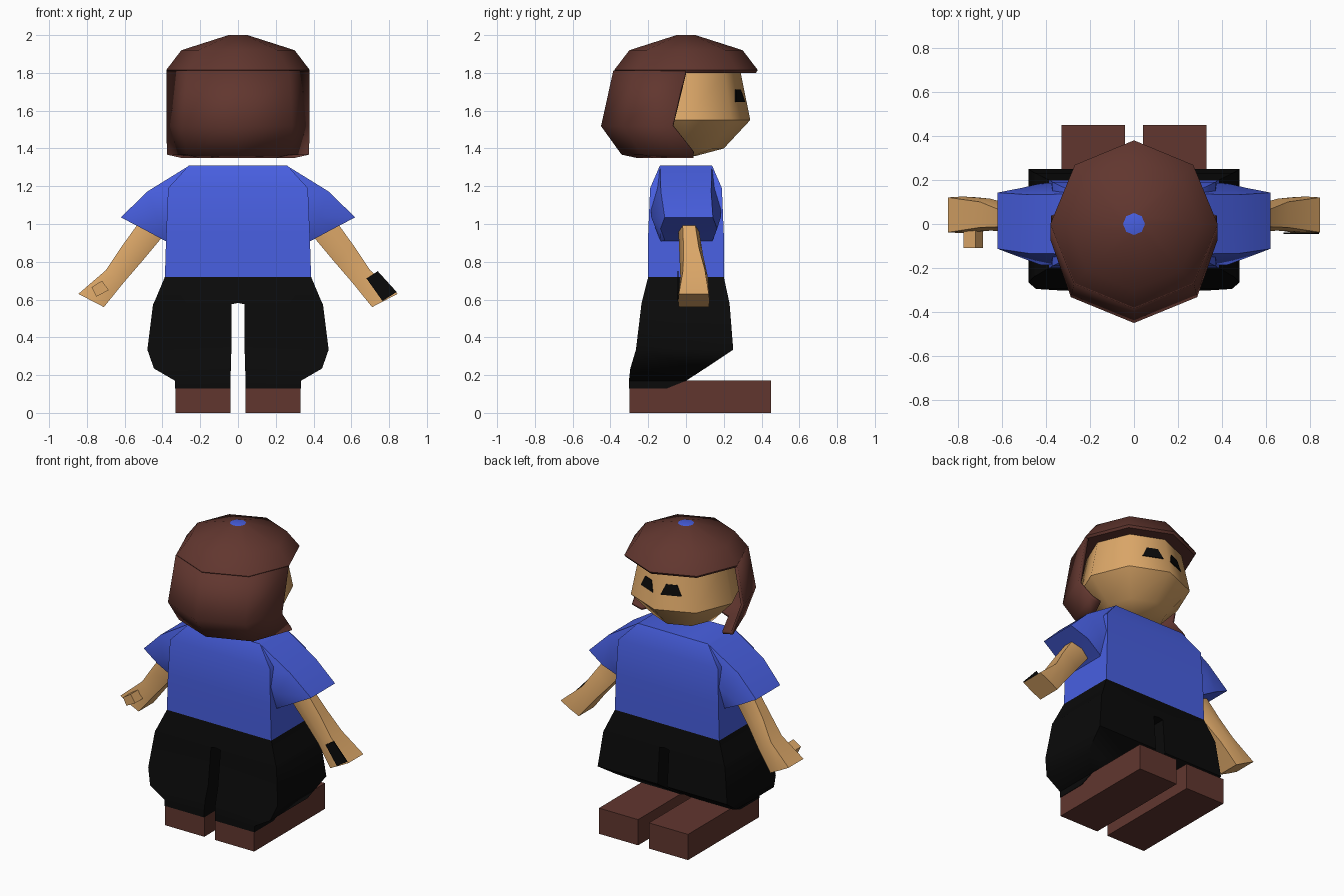
import bpy, bmesh, math
from mathutils import Vector

if "Cube" in bpy.data.objects:
    bpy.data.objects.remove(bpy.data.objects["Cube"])


def material(name, rgb):
    m = bpy.data.materials.new(name)
    m.diffuse_color = (*rgb, 1)
    m.use_nodes = True
    m.node_tree.nodes["Principled BSDF"].inputs["Base Color"].default_value = m.diffuse_color
    return m


BROWN = material("brown", (0.12, 0.037, 0.028))
BLUE = material("blue", (0.065, 0.115, 0.75))
SKIN = material("skin", (0.72, 0.39, 0.14))
BLACK = material("black", (0.003, 0.003, 0.003))


def loft(name, rings, mat, wrap=True, angle=50):
    """Skin a list of equal-length point rings; closed rings get end caps."""
    bm = bmesh.new()
    vs = [[bm.verts.new(p) for p in r] for r in rings]
    n = len(rings[0])
    for a, b in zip(vs, vs[1:]):
        for i in range(n if wrap else n - 1):
            j = (i + 1) % n
            bm.faces.new((a[i], a[j], b[j], b[i]))
    if wrap:
        bm.faces.new(vs[0])
        bm.faces.new(vs[-1])
    bmesh.ops.recalc_face_normals(bm, faces=bm.faces)
    mesh = bpy.data.meshes.new(name)
    bm.to_mesh(mesh)
    bm.free()
    mesh.materials.append(mat)
    ob = bpy.data.objects.new(name, mesh)
    bpy.context.collection.objects.link(ob)
    bpy.ops.object.select_all(action='DESELECT')
    ob.select_set(True)
    bpy.context.view_layer.objects.active = ob
    bpy.ops.object.shade_smooth_by_angle(angle=math.radians(angle))
    return ob


def octagon(r, z):
    return [(r * math.cos(i * math.pi / 4), r * math.sin(i * math.pi / 4), z) for i in range(8)]


def rect(x0, x1, y0, y1, z):
    return [(x0, y0, z), (x1, y0, z), (x1, y1, z), (x0, y1, z)]


def section(s, a, b, y0, y1, k):
    """Six-sided limb section from outer point a to inner point b (x, z)."""
    c, h = (y0 + y1) / 2, (y1 - y0) / 2
    m = ((a[0] + b[0]) / 2, (a[1] + b[1]) / 2)
    pts = [(a, -k), (a, k), (m, 1), (b, k), (b, -k), (m, -1)]
    return [(s * p[0], c + h * t, p[1]) for p, t in pts]


# Head
loft("head", [octagon(0.05, 1.36), octagon(0.2, 1.4), octagon(0.34, 1.55), octagon(0.29, 1.8)], SKIN)

# Hair cap with brim and a small coloured crown spot
cap = loft("hair_cap", [octagon(0.37, 1.8), octagon(0.38, 1.815), octagon(0.3, 1.92), octagon(0.05, 2.0)], BROWN)
cap.data.materials.append(BLUE)
for f in cap.data.polygons:
    if f.center.z > 1.99:
        f.material_index = 1

# Hair curtain around the back: (side x, side y, diagonal x, diagonal y, back y, z)
rows = [(0.37, 0.0, 0.265, -0.265, -0.375, 1.81),
        (0.37, -0.07, 0.28, -0.325, -0.44, 1.52),
        (0.37, 0.04, 0.27, -0.23, -0.335, 1.375),
        (0.3, 0.04, 0.2, -0.17, -0.26, 1.36)]
curtain = loft("hair_back", [[(sx, sy, z), (dx, dy, z), (0, by, z), (-dx, dy, z), (-sx, sy, z)]
                             for sx, sy, dx, dy, by, z in rows], BROWN, wrap=False)
thick = curtain.modifiers.new("thickness", 'SOLIDIFY')
thick.thickness = 0.02
thick.offset = 0

# Shirt body
loft("shirt", [rect(-x, x, -y, y, z) for x, y, z in
               [(0.387, 0.2, 0.72), (0.38, 0.2, 0.95), (0.37, 0.19, 1.19), (0.26, 0.138, 1.31)]], BLUE)


def eye_point(s, t, z, lift):
    r = 0.29 + 0.2 * (1.8 - z)
    d = r * math.sqrt(0.5)
    normal = Vector((s * math.sin(math.pi / 8), math.cos(math.pi / 8), 0.18)).normalized()
    return Vector((0, r, z)).lerp(Vector((s * d, d, z)), t) + normal * lift


for s, side in ((-1, "left"), (1, "right")):
    # Eye plates on the two front facets
    loft(side + "_eye", [[eye_point(s, t, z, lift) for t, z in
                          ((0.12, 1.645), (0.66, 1.645), (0.54, 1.712), (0.24, 1.712))]
                         for lift in (-0.003, 0.005)], BLACK)

    # Sleeve
    loft(side + "_sleeve", [section(s, (0.26, 1.308), (0.28, 0.95), -0.19, 0.19, 0.72),
                            section(s, (0.48, 1.172), (0.375, 0.905), -0.185, 0.185, 0.72),
                            section(s, (0.62, 1.035), (0.39, 0.915), -0.135, 0.165, 0.85)], BLUE)

    # Arm and hand
    loft(side + "_arm", [section(s, (0.50, 1.05), (0.37, 0.96), -0.04, 0.07, 0.6),
                         section(s, (0.53, 1.0), (0.41, 0.92), -0.04, 0.07, 0.6),
                         section(s, (0.62, 0.875), (0.51, 0.80), -0.035, 0.09, 0.65),
                         section(s, (0.70, 0.755), (0.605, 0.69), -0.03, 0.115, 0.8),
                         section(s, (0.845, 0.63), (0.71, 0.56), -0.042, 0.125, 0.95)], SKIN)

    # Trouser leg: (inner x, outer x, back y, front y, z)
    loft(side + "_trouser_leg", [rect(s * a, s * b, c, d, z) for a, b, c, d, z in
                                 [(0, 0.387, -0.2, 0.2, 0.72), (0, 0.445, -0.235, 0.23, 0.582),
                                  (0.035, 0.45, -0.236, 0.231, 0.575), (0.035, 0.48, -0.265, 0.25, 0.335),
                                  (0.038, 0.445, -0.295, 0.1, 0.235), (0.04, 0.333, -0.302, 0.0, 0.17),
                                  (0.04, 0.333, -0.302, -0.1, 0.13)]], BLACK)

    # Shoe
    loft(side + "_shoe", [rect(s * 0.04, s * 0.33, -0.3, 0.45, z) for z in (0, 0.172)], BROWN)

# Thumb on one hand, dark patch on the other
thumb = [(-0.685, 0.65), (-0.72, 0.70), (-0.775, 0.665), (-0.75, 0.615)]
loft("thumb", [[(x, y, z) for x, z in thumb] for y in (0.0, -0.11)], SKIN)
patch = [(0.68, 0.712), (0.74, 0.75), (0.84, 0.64), (0.765, 0.592)]
loft("hand_patch", [[(x, y, z) for x, z in patch] for y in (-0.039, -0.046)], BLACK)
